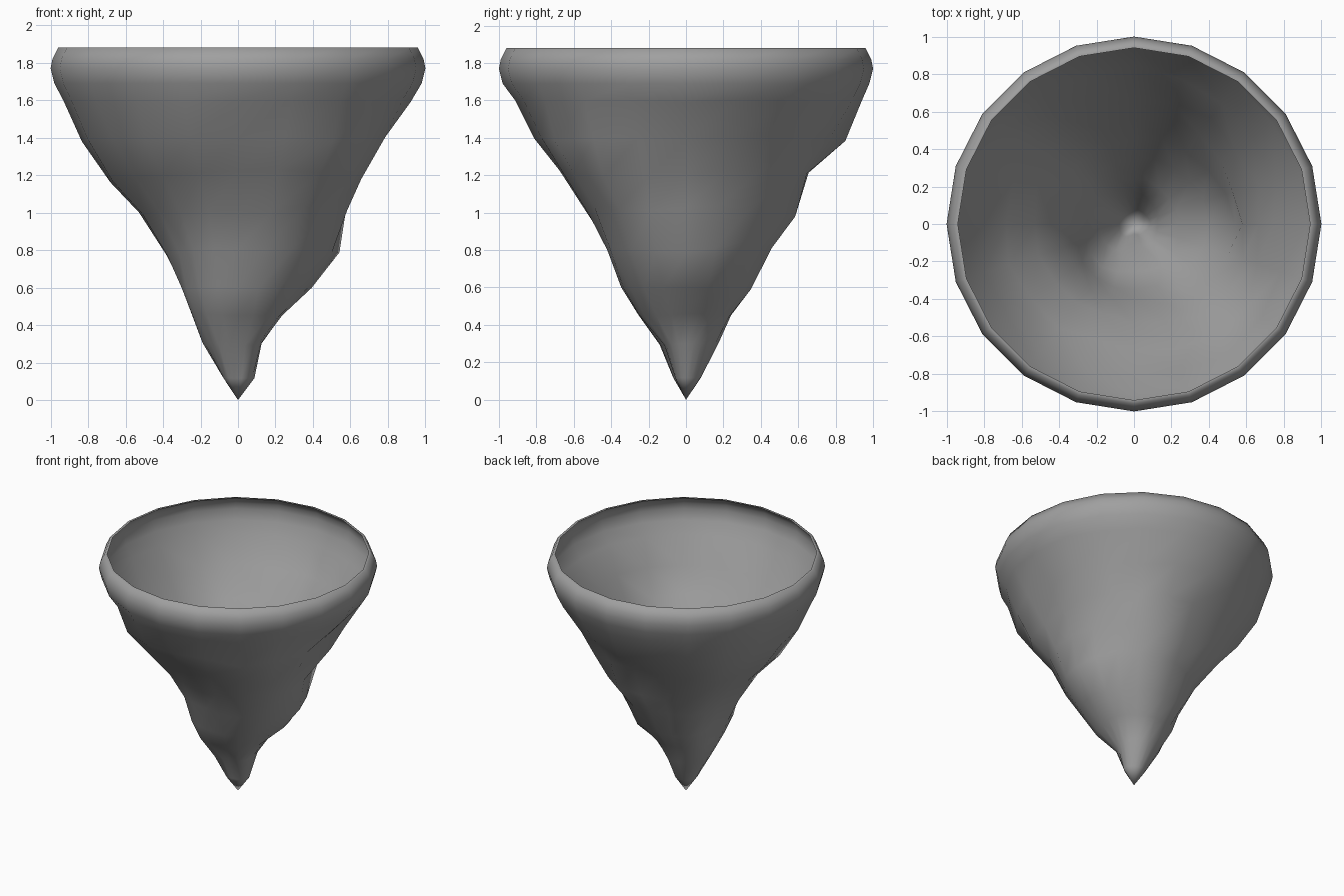
import bpy, bmesh, math
from mathutils import Vector, noise

cube = bpy.data.objects.get("Cube")
if cube:
    bpy.data.objects.remove(cube, do_unlink=True)

SIDES = 20
# Eight wall profiles around the cone, radius at each level
levels = [.12, .3, .45, .6, .8, 1.0, 1.2, 1.4, 1.6]
profiles = [
    [.09, .13, .24, .38, .52, .57, .67, .79, .92],
    [.08, .14, .22, .36, .49, .60, .69, .80, .92],
    [.08, .17, .25, .36, .47, .55, .66, .83, .94],
    [.08, .18, .28, .35, .46, .58, .74, .86, .95],
    [.08, .19, .25, .29, .40, .51, .67, .83, .93],
    [.09, .18, .27, .34, .43, .52, .68, .83, .93],
    [.06, .12, .23, .34, .44, .53, .66, .79, .91],
    [.07, .14, .27, .38, .49, .60, .74, .85, .93],
]
# Even rolled rim: (radius, height)
rim = [(.98, 1.69), (1.0, 1.77), (.99, 1.82), (.96, 1.88), (.94, 1.88)]


def wall_radius(level, angle):
    t = angle / math.tau * len(profiles)
    i = int(t) % len(profiles)
    f = t - int(t)
    f = f * f * (3 - 2 * f)
    a, b = profiles[i][level], profiles[(i + 1) % len(profiles)][level]
    return a + (b - a) * f


def wall_point(level, angle):
    r, z = wall_radius(level, angle), levels[level]
    p = Vector((r * math.cos(angle), r * math.sin(angle), z))
    # Rough, hammered surface, fading toward the rim and tip
    strength = .075 * min(1, z * 1.2) * min(1, (1.8 - z) * 2)
    bump = noise.noise(p * 3.2 + Vector((4, 1, 7))) * strength
    p.x += bump * math.cos(angle)
    p.y += bump * math.sin(angle)
    p.z += noise.noise(p * 3 + Vector((9, 2, 3))) * strength * .8
    return p


bm = bmesh.new()
angles = [math.tau * i / SIDES for i in range(SIDES)]
rings = [[bm.verts.new(wall_point(k, a)) for a in angles] for k in range(len(levels))]
rings += [[bm.verts.new((r * math.cos(a), r * math.sin(a), z)) for a in angles] for r, z in rim]
tip = bm.verts.new((0, 0, 0))

# Skin between rings, then close the tip
for i in range(SIDES):
    j = (i + 1) % SIDES
    bm.faces.new((tip, rings[0][j], rings[0][i]))
    for low, high in zip(rings, rings[1:]):
        bm.faces.new((low[i], low[j], high[j], high[i]))
bmesh.ops.recalc_face_normals(bm, faces=bm.faces)

mesh = bpy.data.meshes.new("cone_shell")
bm.to_mesh(mesh)
bm.free()
shell = bpy.data.objects.new("cone_shell", mesh)
bpy.context.collection.objects.link(shell)

grey = bpy.data.materials.new("stone_grey")
grey.use_nodes = True
colour = (.35, .35, .35, 1)
grey.diffuse_color = colour
grey.node_tree.nodes["Principled BSDF"].inputs["Base Color"].default_value = colour
mesh.materials.append(grey)

bpy.context.view_layer.objects.active = shell
shell.select_set(True)
bpy.ops.object.shade_smooth_by_angle(angle=math.radians(80))
